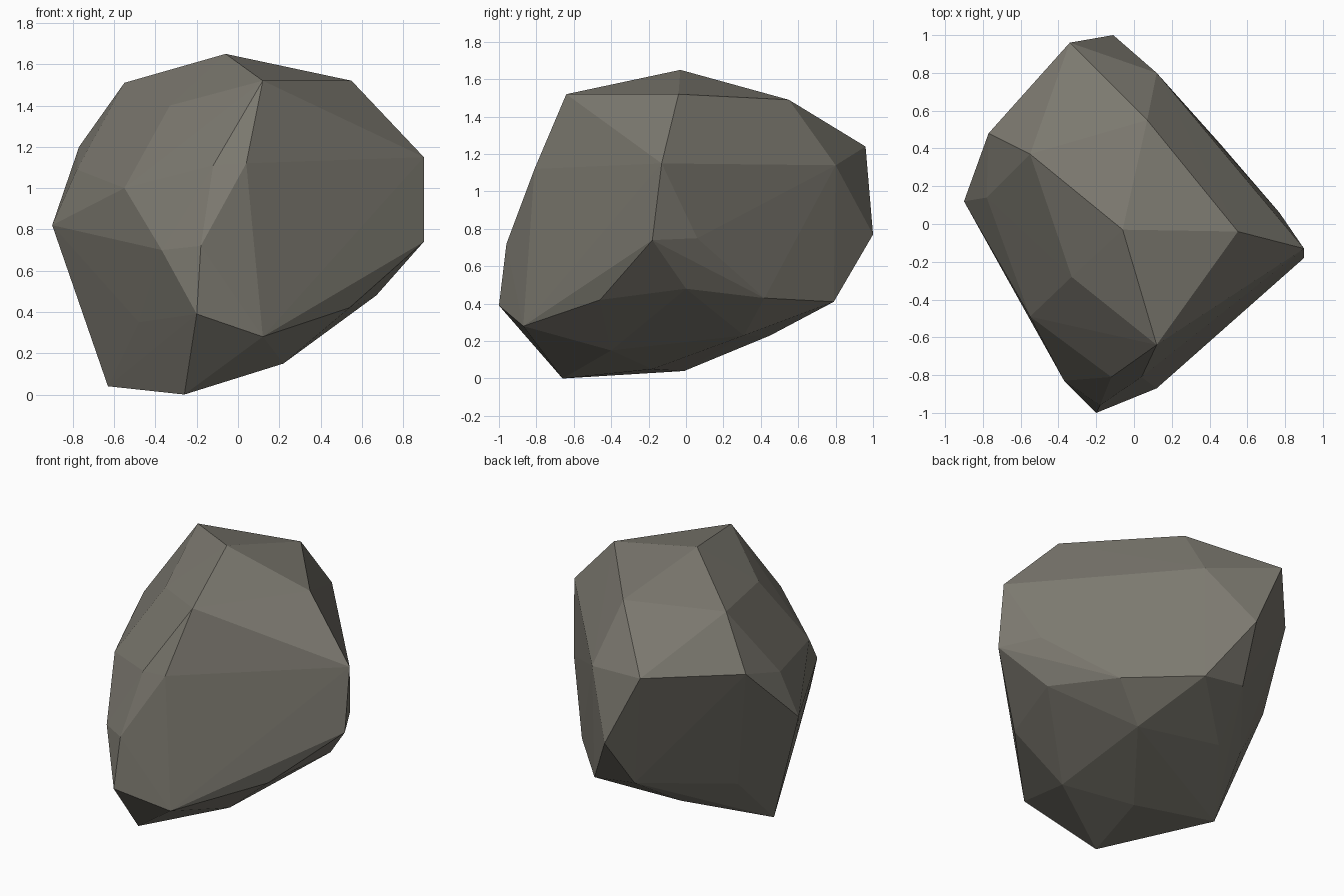
import bpy
import bmesh

# Remove the default cube if the scene has it
default_cube = bpy.data.objects.get("Cube")
if default_cube:
    bpy.data.objects.remove(default_cube, do_unlink=True)


def flat_material(name, colour):
    material = bpy.data.materials.new(name)
    material.use_nodes = True
    material.diffuse_color = colour
    shader = material.node_tree.nodes["Principled BSDF"]
    shader.inputs["Base Color"].default_value = colour
    shader.inputs["Roughness"].default_value = 0.9
    return material


def chiselled_hull(name, bands, material):
    """Wrap a faceted skin around the corner points of every band."""
    bm = bmesh.new()
    for corners in bands:
        for corner in corners:
            bm.verts.new(corner)
    bmesh.ops.convex_hull(bm, input=bm.verts[:], use_existing_faces=False)
    # Drop corners the skin has swallowed
    loose = [vert for vert in bm.verts if not vert.link_faces]
    bmesh.ops.delete(bm, geom=loose, context="VERTS")
    bmesh.ops.recalc_face_normals(bm, faces=bm.faces[:])
    mesh = bpy.data.meshes.new(name)
    bm.to_mesh(mesh)
    bm.free()
    mesh.materials.append(material)
    rock = bpy.data.objects.new(name, mesh)
    bpy.context.collection.objects.link(rock)
    return rock


# Crown: the peak and the sloping facets around it
crown = [
    (-.06, -.03, 1.65), (.12, -.64, 1.52), (.55, -.04, 1.52),
    (-.55, .37, 1.51), (.07, .55, 1.49), (-.33, -.28, 1.4),
]

# Shoulder: the upper break of the sides
shoulder = [
    (.9, -.13, 1.15), (.55, -.38, 1.21), (.04, -.81, 1.12),
    (-.12, -.81, 1.11), (-.55, -.49, 1), (-.78, .14, 1.09),
    (-.77, .48, 1.2), (-.34, .96, 1.24), (.12, .8, 1.14),
    (.46, .3, 1.21),
]

# Girdle: the widest part
girdle = [
    (.9, -.18, .74), (.34, -.62, .73), (-.18, -.96, .72),
    (-.37, -.83, .7), (-.73, -.13, .68), (-.9, .12, .82),
    (-.11, 1, .77), (.77, .06, .75),
]

# Undercut: where the sides turn in towards the base
undercut = [
    (.67, 0, .48), (.54, -.46, .42), (.12, -.87, .28),
    (-.2, -1, .39), (-.48, -.46, .35), (-.73, .02, .44),
    (-.58, .29, .36), (-.18, .79, .45), (.11, .79, .41),
    (.46, .42, .43),
]

# Base: the low corners it rests on
base = [
    (.22, -.4, .15), (.23, .31, .23), (-.28, .45, .23),
    (-.15, -.18, .05), (-.63, -.01, .04), (-.26, -.66, 0),
]

stone = flat_material("warm grey stone", (0.2, 0.19, 0.16, 1))
chiselled_hull("boulder", [crown, shoulder, girdle, undercut, base], stone)
